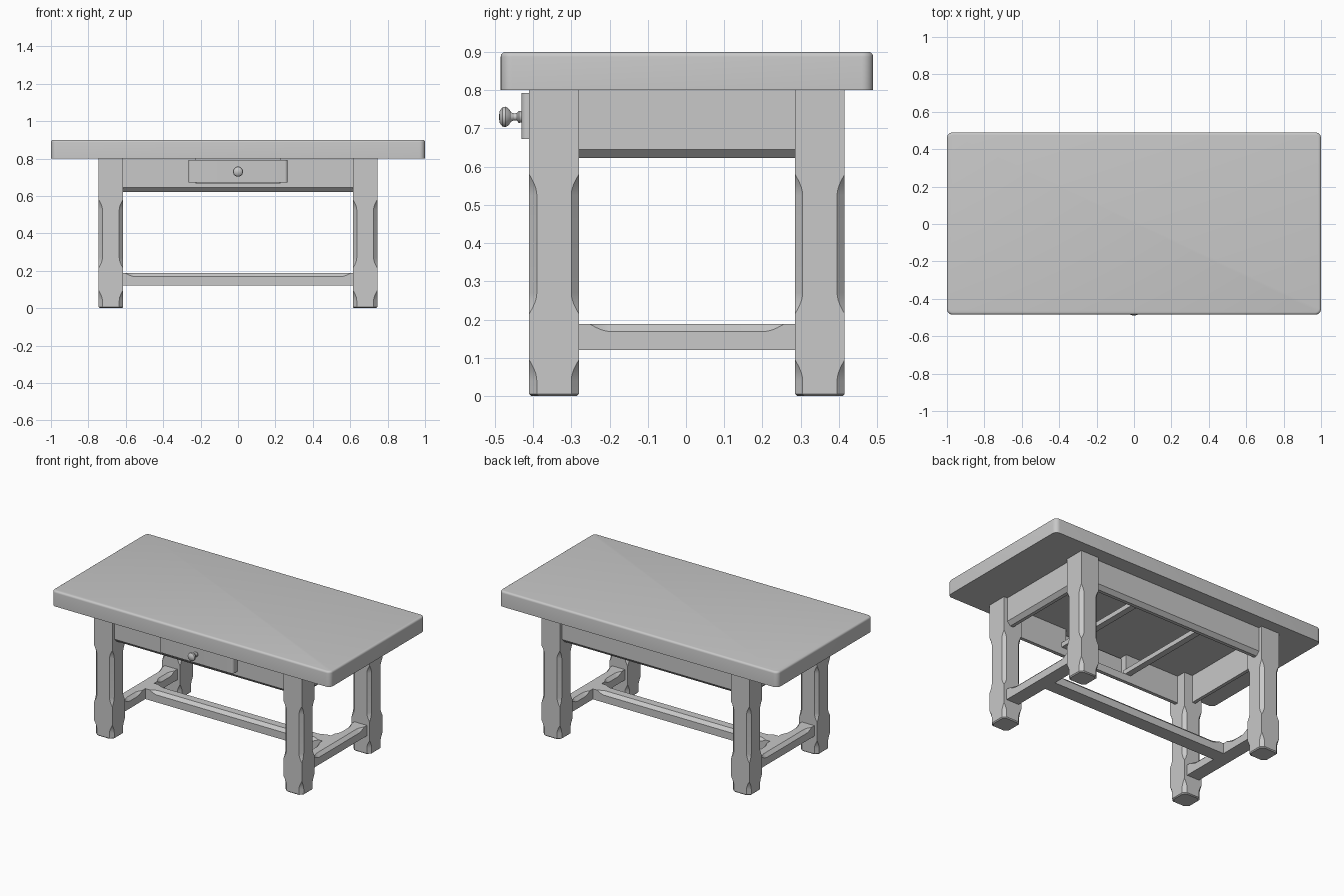
import bpy, bmesh, math
from mathutils import Matrix

if "Cube" in bpy.data.objects:
    bpy.data.objects.remove(bpy.data.objects["Cube"], do_unlink=True)

wood = bpy.data.materials.new("grey_wood")
wood.use_nodes = True
GREY = (0.58, 0.58, 0.58, 1)
wood.diffuse_color = GREY
wood.node_tree.nodes["Principled BSDF"].inputs["Base Color"].default_value = GREY

CY = 0.0025                    # middle of the table in y
LEG_X, LEG_Y, LEG_W = 0.68, 0.3475, 0.13
GAP_X, GAP_Y = LEG_X - LEG_W / 2, LEG_Y - LEG_W / 2
WHOLE = [(-9, 9)]


def finish(name, bm):
    bmesh.ops.remove_doubles(bm, verts=bm.verts, dist=0.00005)
    bmesh.ops.recalc_face_normals(bm, faces=bm.faces)
    mesh = bpy.data.meshes.new(name)
    bm.to_mesh(mesh)
    bm.free()
    mesh.materials.append(wood)
    obj = bpy.data.objects.new(name, mesh)
    bpy.context.collection.objects.link(obj)
    bpy.ops.object.select_all(action="DESELECT")
    obj.select_set(True)
    bpy.context.view_layer.objects.active = obj
    bpy.ops.object.shade_smooth_by_angle(angle=math.radians(30))
    return obj


def bar(name, axis, start, end, centre, half, spans=None, cut=0.02, ramp=0.055, foot=0):
    """Square bar along an axis; each corner may carry stopped chamfers over given spans."""
    spans = spans or {}
    place = {"X": lambda a, b, t: (t, a, b),
             "Y": lambda a, b, t: (b, t, a),
             "Z": lambda a, b, t: (a, b, t)}[axis]

    def chamfer(corner, t):
        depth = 0
        for s, e in spans.get(corner, []):
            u = max(0, min(1, (t - s) / ramp, (e - t) / ramp))
            depth = max(depth, cut * math.sin(u * math.pi / 2))
        return depth

    stops = {start, end, start + foot}
    for pieces in spans.values():
        for s, e in pieces:
            for k in range(7):
                stops |= {round(s + ramp * k / 6, 5), round(e - ramp * k / 6, 5)}
    bm = bmesh.new()
    rings = []
    for t in sorted(t for t in stops if start <= t <= end):
        inset = foot if t == start else 0
        ha, hb = half[0] - inset, half[1] - inset
        ring = []
        for sa, sb in ((1, 1), (-1, 1), (-1, -1), (1, -1)):
            c = chamfer((sa, sb), t)
            pair = [(sa * ha, sb * (hb - c)), (sa * (ha - c), sb * hb)]
            ring += pair if sa * sb > 0 else pair[::-1]
        rings.append([bm.verts.new(place(centre[0] + a, centre[1] + b, t)) for a, b in ring])
    for low, high in zip(rings, rings[1:]):
        for i in range(8):
            j = (i + 1) % 8
            bm.faces.new((low[i], low[j], high[j], high[i]))
    bm.faces.new(rings[0][::-1])
    bm.faces.new(rings[-1])
    return finish(name, bm)


def rounded_box(name, size, centre, corner, pick_corner, rim=0):
    """Box with rounded upright edges and an optional rounded top rim."""
    bm = bmesh.new()
    bmesh.ops.create_cube(bm, size=1)
    bmesh.ops.scale(bm, vec=size, verts=bm.verts)
    bmesh.ops.translate(bm, vec=centre, verts=bm.verts)
    upright = [e for e in bm.edges
               if abs(e.verts[0].co.z - e.verts[1].co.z) > 0.01 and pick_corner(e.verts[0].co)]
    bmesh.ops.bevel(bm, geom=upright, offset=corner, segments=6, profile=0.5, affect="EDGES")
    if rim:
        top = max(v.co.z for v in bm.verts)
        edges = [e for e in bm.edges if all(v.co.z > top - 0.0001 for v in e.verts)]
        bmesh.ops.bevel(bm, geom=edges, offset=rim, segments=4, profile=0.5, affect="EDGES")
    return finish(name, bm)


# Table top
rounded_box("table_top", (2, 0.974, 0.1), (0, CY, 0.85), 0.03, lambda co: True, rim=0.013)

# Legs with stopped chamfers on every corner
leg_spans = {(a, b): [(-1, 0.095), (0.215, 0.58)] for a in (-1, 1) for b in (-1, 1)}
for sx, side in ((1, "left"), (-1, "right")):
    for sy, end in ((-1, "front"), (1, "back")):
        bar(f"{end}_{side}_leg", "Z", 0, 0.8, (sx * LEG_X, CY + sy * LEG_Y),
            (LEG_W / 2, LEG_W / 2), leg_spans, foot=0.006)

# Aprons, bevelled along the lower outer edge
THICK = 0.0225
apron_y, apron_x = 0.388 - THICK, 0.72 - THICK
HALF_H, MID_Z = 0.089, 0.711
LOW, SILL = 0.622, 0.67
bar("back_apron", "X", -GAP_X, GAP_X, (CY + apron_y, MID_Z), (THICK, HALF_H),
    {(1, -1): WHOLE}, cut=0.023)
for s, side in ((1, "left"), (-1, "right")):
    bar(f"{side}_apron", "Y", CY - GAP_Y, CY + GAP_Y, (MID_Z, s * apron_x), (HALF_H, THICK),
        {(-1, s): WHOLE}, cut=0.023)

# Front apron around the drawer opening
OPEN = 0.227
bar("front_apron_rail", "X", -GAP_X, GAP_X, (CY - apron_y, (LOW + SILL) / 2),
    (THICK, (SILL - LOW) / 2), {(-1, -1): WHOLE}, cut=0.023)
for s, side in ((1, "left"), (-1, "right")):
    a, b = sorted((s * OPEN, s * GAP_X))
    bar(f"front_apron_{side}", "X", a, b, (CY - apron_y, (SILL + 0.8) / 2),
        (THICK, (0.8 - SILL) / 2))
    # Drawer runners under the top
    bar(f"{side}_drawer_runner", "Y", CY - apron_y, CY + apron_y, (0.685, s * 0.24),
        (0.015, 0.02))

# Drawer front
rounded_box("drawer_front", (0.53, 0.045, 0.12), (0, -0.4075, 0.732), 0.015,
            lambda co: co.y < -0.41)

# Turned knob: radius and distance out from the drawer
knob_profile = [(0.014, -0.002), (0.016, 0.007), (0.010, 0.012), (0.009, 0.02), (0.012, 0.027),
                (0.022, 0.034), (0.027, 0.042), (0.025, 0.05), (0.016, 0.057), (0, 0.0595)]
bm = bmesh.new()
points = [bm.verts.new((r, -0.43 - d, 0)) for r, d in knob_profile]
line = [bm.edges.new(pair) for pair in zip(points, points[1:])]
bmesh.ops.spin(bm, geom=points + line, cent=(0, 0, 0), axis=(0, 1, 0),
               angle=math.tau, steps=24)
bmesh.ops.translate(bm, vec=(0, 0, 0.73), verts=bm.verts)
knob = finish("drawer_knob", bm)
knob.data.shade_smooth()

# Stretchers with stopped chamfers along the top edges
STR_H, STR_W, STR_Z = 0.034, 0.045, 0.155
for s, side in ((1, "left"), (-1, "right")):
    bar(f"{side}_stretcher", "Y", CY - GAP_Y, CY + GAP_Y, (STR_Z, s * LEG_X), (STR_H, STR_W),
        {(1, s): [(CY - 0.255, CY + 0.255)],
         (1, -s): [(CY - 0.255, CY - 0.075), (CY + 0.075, CY + 0.255)]})
inner = LEG_X - STR_W
long_span = [(0.03 - inner, inner - 0.03)]
bar("long_stretcher", "X", -inner, inner, (CY, STR_Z), (STR_W, STR_H),
    {(1, 1): long_span, (-1, 1): long_span})
